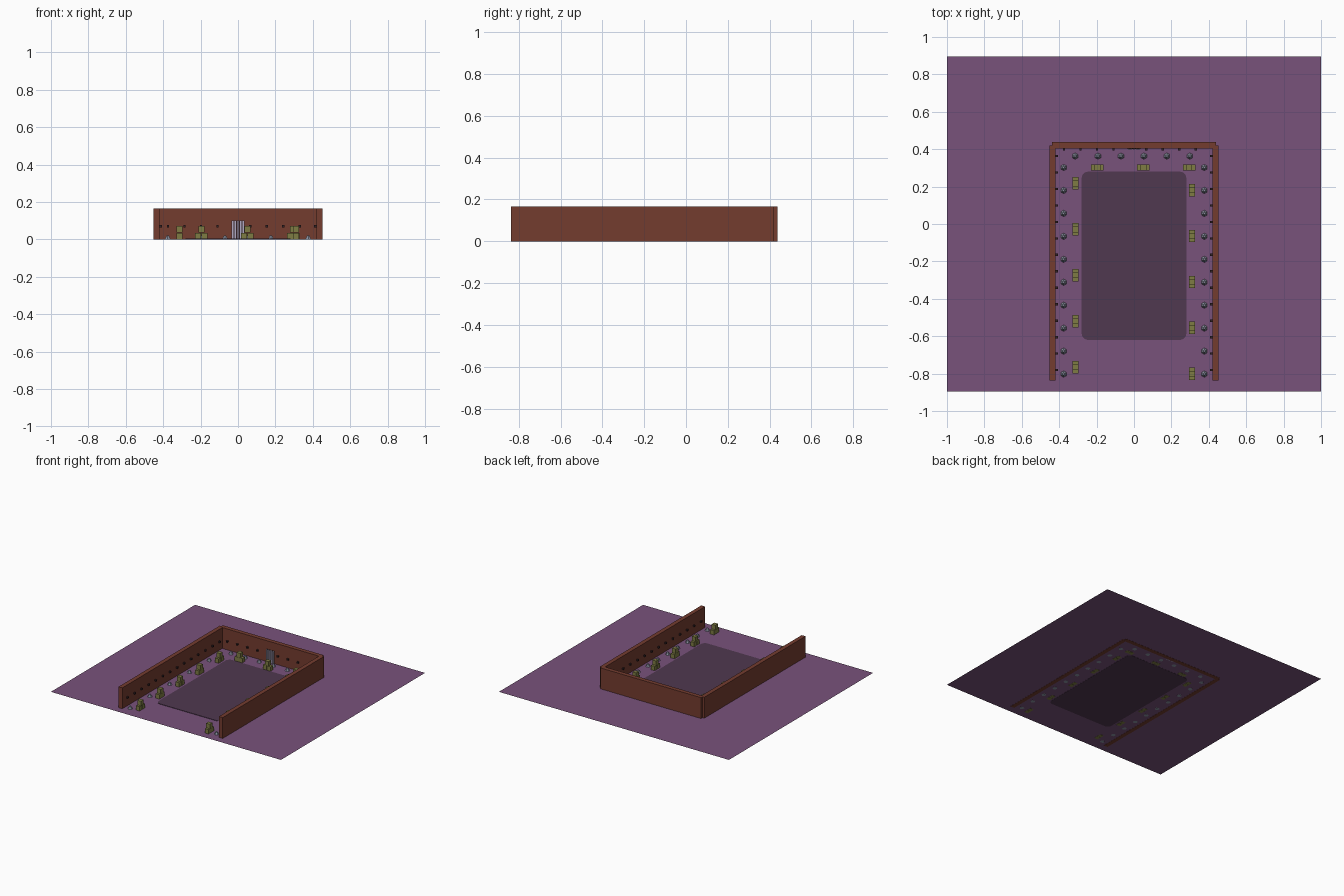
import bpy, bmesh, math
from mathutils import Matrix, Vector

if "Cube" in bpy.data.objects:
    bpy.data.objects.remove(bpy.data.objects["Cube"])


def srgb(r, g, b):
    f = lambda c: c / 12.92 if c <= 0.04045 else ((c + 0.055) / 1.055) ** 2.4
    return (f(r / 255), f(g / 255), f(b / 255), 1)


def material(name, *rgb):
    m = bpy.data.materials.new(name)
    m.diffuse_color = srgb(*rgb)
    m.use_nodes = True
    m.node_tree.nodes["Principled BSDF"].inputs["Base Color"].default_value = m.diffuse_color
    return m


PURPLE = material("purple_ground", 121, 82, 123)
DARK = material("dark_plum", 80, 56, 80)
BRICK = material("red_brown", 116, 60, 47)
OLIVE = material("olive", 126, 124, 68)
GREY = material("blue_grey", 140, 146, 162)
BLACK = material("near_black", 50, 34, 38)
BAR = material("pale_lavender", 176, 170, 196)


def finish(name, bm, mat):
    me = bpy.data.meshes.new(name)
    bm.to_mesh(me)
    bm.free()
    me.materials.append(mat)
    ob = bpy.data.objects.new(name, me)
    bpy.context.collection.objects.link(ob)
    return ob


def add_box(bm, lo, hi):
    lo, hi = Vector(lo), Vector(hi)
    bmesh.ops.create_cube(bm, size=1, matrix=Matrix.Translation((lo + hi) / 2)
                          @ Matrix.Diagonal((*(hi - lo), 1)))


def box(name, lo, hi, mat):
    bm = bmesh.new()
    add_box(bm, lo, hi)
    return finish(name, bm, mat)


# ground sheet
bm = bmesh.new()
bmesh.ops.create_grid(bm, x_segments=1, y_segments=1, size=1,
                      matrix=Matrix.Translation((0, 0, 0.001)) @ Matrix.Diagonal((1, 0.895, 1, 1)))
finish("ground", bm, PURPLE)

# sunken-looking yard floor with rounded corners
bm = bmesh.new()
R, verts = 0.035, []
for q, (cx, cy) in enumerate([(0.28 - R, 0.28 - R), (-0.28 + R, 0.28 - R),
                              (-0.28 + R, -0.62 + R), (0.28 - R, -0.62 + R)]):
    for k in range(6):
        a = (q + k / 5) * math.pi / 2
        verts.append(bm.verts.new((cx + R * math.cos(a), cy + R * math.sin(a), 0)))
face = bm.faces.new(verts)
ext = bmesh.ops.extrude_face_region(bm, geom=[face])
bmesh.ops.translate(bm, vec=(0, 0, 0.004),
                    verts=[v for v in ext["geom"] if isinstance(v, bmesh.types.BMVert)])
bmesh.ops.recalc_face_normals(bm, faces=bm.faces)
finish("yard_floor", bm, DARK)

# three walls
H = 0.165
box("left_wall", (-0.453, -0.837, 0), (-0.42, 0.42, H), BRICK)
box("right_wall", (0.42, -0.837, 0), (0.453, 0.42, H), BRICK)
box("back_wall", (-0.438, 0.405, 0), (0.438, 0.438, H), BRICK)

# small dark pegs along the inner wall faces
bm = bmesh.new()
P = 0.006
for k in range(14):
    y = 0.363 - 0.088 * k
    for s in (-1, 1):
        x0, x1 = sorted((s * 0.425, s * 0.407))
        add_box(bm, (x0, y - P, 0.064), (x1, y + P, 0.076))
for k in range(9):
    x = -0.374 + 0.088 * k
    if abs(x + 0.022) > 0.02:
        add_box(bm, (x - P, 0.392, 0.064), (x + P, 0.41, 0.076))
finish("wall_pegs", bm, BLACK)

# barred gate in the back wall
box("gate_opening", (-0.034, 0.402, 0.002), (0.034, 0.407, 0.1), BLACK)
bm = bmesh.new()
for k in range(5):
    x = -0.028 + 0.014 * k
    add_box(bm, (x - 0.004, 0.395, 0.001), (x + 0.004, 0.402, 0.1))
finish("gate_bars", bm, BAR)

# small faceted stones following the walls
bm = bmesh.new()
spots = [(s * 0.376, 0.302 - 0.1227 * k) for s in (-1, 1) for k in range(10)]
spots += [(-0.315 + 0.1227 * k, 0.363) for k in range(6)]
for x, y in spots:
    bmesh.ops.create_cone(bm, cap_ends=True, segments=6, radius1=0.018, radius2=0.006,
                          depth=0.022, matrix=Matrix.Translation((x, y, 0.011)))
finish("stones", bm, GREY)


# stacked bales: two below, one on top
def stack(bm, x, y, along_x):
    w, g = 0.017, 0.001
    for off, z in ((-w, 0), (w, 0), (0, 0.036)):
        cx, cy = (x + off, y) if along_x else (x, y + off)
        add_box(bm, (cx - w + g, cy - w + g, z), (cx + w - g, cy + w - g, z + 0.035))


bm = bmesh.new()
for k in range(5):
    stack(bm, -0.313, 0.217 - 0.2455 * k, False)
    stack(bm, 0.311, 0.181 - 0.2455 * k, False)
for k in range(3):
    stack(bm, -0.196 + 0.2455 * k, 0.302, True)
finish("bale_stacks", bm, OLIVE)
